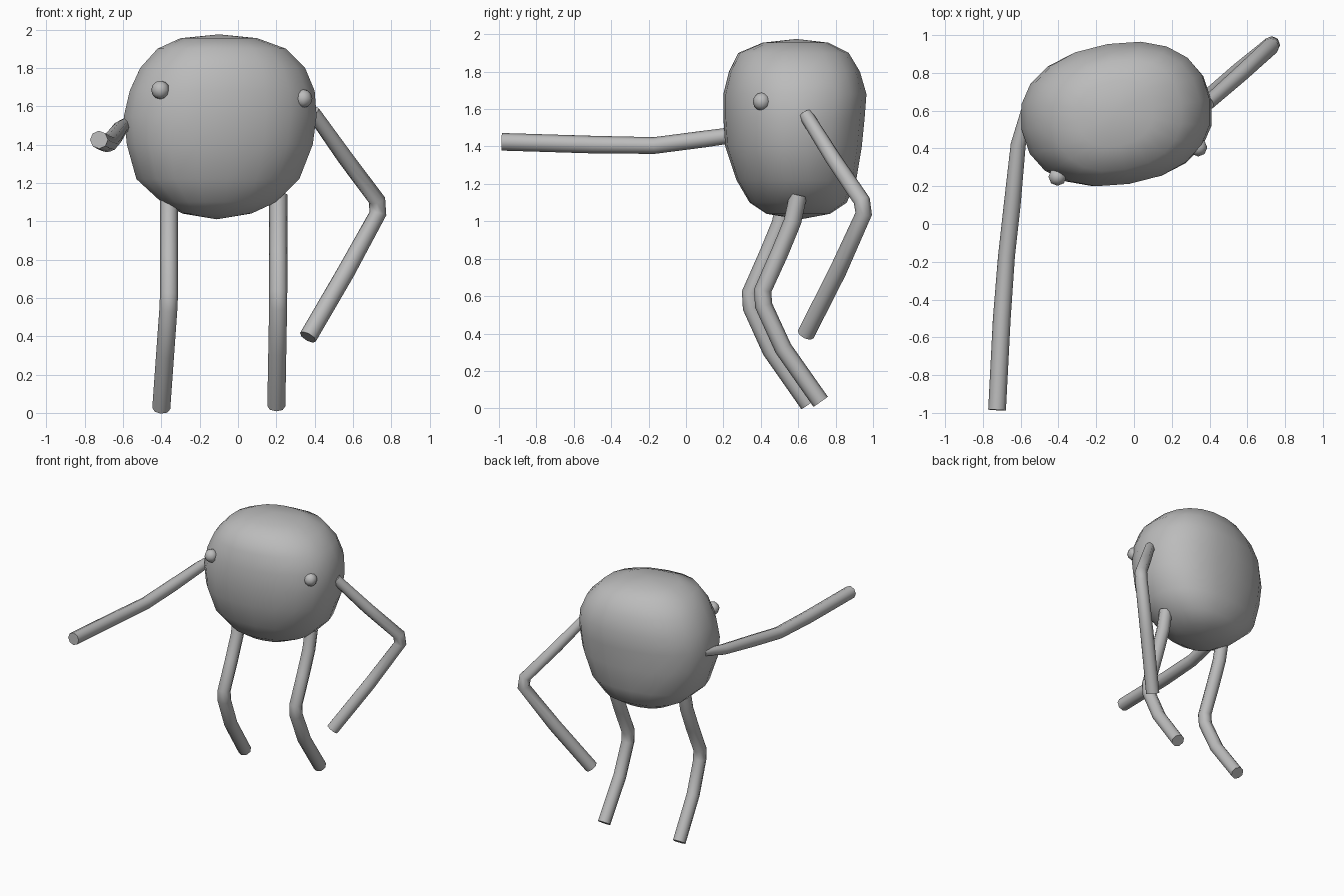
import bpy, bmesh, math

cube = bpy.data.objects.get("Cube")
if cube:
    bpy.data.objects.remove(cube, do_unlink=True)

grey = bpy.data.materials.new("plain grey")
grey.use_nodes = True
tone = (0.5, 0.5, 0.5, 1)
grey.diffuse_color = tone
grey.node_tree.nodes["Principled BSDF"].inputs["Base Color"].default_value = tone


def finish(obj, angle):
    bpy.ops.object.select_all(action='DESELECT')
    obj.select_set(True)
    bpy.context.view_layer.objects.active = obj
    if obj.type == 'CURVE':
        bpy.ops.object.convert(target='MESH')
        obj = bpy.context.object
    obj.data.materials.clear()
    obj.data.materials.append(grey)
    bpy.ops.object.shade_smooth_by_angle(angle=math.radians(angle))


def add_mesh(name, bm, angle=60):
    bmesh.ops.recalc_face_normals(bm, faces=bm.faces)
    mesh = bpy.data.meshes.new(name)
    bm.to_mesh(mesh)
    bm.free()
    obj = bpy.data.objects.new(name, mesh)
    bpy.context.collection.objects.link(obj)
    finish(obj, angle)
    return obj


def unit_outline(sides, power, turn):
    """Turned superellipse scaled to fill the square from -1 to 1."""
    pts = []
    for i in range(sides):
        a = math.tau * i / sides
        c, s = math.cos(a), math.sin(a)
        x = math.copysign(abs(c) ** (2 / power), c)
        y = 0.75 * math.copysign(abs(s) ** (2 / power), s)
        pts.append((x * math.cos(turn) - y * math.sin(turn),
                    x * math.sin(turn) + y * math.cos(turn)))
    mx = max(p[0] for p in pts)
    my = max(p[1] for p in pts)
    return [(x / mx, y / my) for x, y in pts]


# Body: rings of (height, x low, x high, y low, y high) between two poles
RINGS = [
    (1.04, -0.29, 0.07, 0.43, 0.77),
    (1.10, -0.40, 0.20, 0.34, 0.86),
    (1.22, -0.53, 0.32, 0.27, 0.91),
    (1.40, -0.58, 0.39, 0.21, 0.94),
    (1.55, -0.595, 0.41, 0.2, 0.955),
    (1.68, -0.565, 0.40, 0.2, 0.965),
    (1.80, -0.51, 0.35, 0.23, 0.93),
    (1.90, -0.42, 0.25, 0.28, 0.87),
    (1.955, -0.30, 0.10, 0.41, 0.76),
]
bm = bmesh.new()
outline = unit_outline(20, 2.3, math.radians(9))
loops = []
for z, x0, x1, y0, y1 in RINGS:
    loops.append([bm.verts.new(((x0 + x1) / 2 + u * (x1 - x0) / 2,
                                (y0 + y1) / 2 + v * (y1 - y0) / 2, z))
                  for u, v in outline])
n = len(outline)
for low, high in zip(loops, loops[1:]):
    for i in range(n):
        j = (i + 1) % n
        bm.faces.new((low[i], low[j], high[j], high[i]))
for loop, pole in ((loops[0], (-0.11, 0.61, 1.01)), (loops[-1], (-0.1, 0.59, 1.975))):
    tip = bm.verts.new(pole)
    for i in range(n):
        bm.faces.new((loop[i], loop[(i + 1) % n], tip))
add_mesh("body", bm)

# Eyes
for name, spot in (("right_eye", (-0.405, 0.25, 1.685)), ("left_eye", (0.34, 0.405, 1.64))):
    bm = bmesh.new()
    bmesh.ops.create_uvsphere(bm, u_segments=8, v_segments=6, radius=0.048)
    eye = add_mesh(name, bm)
    eye.location = spot


# Limbs: eight-sided tubes along bent paths of (x, y, z, thickness)
def limb(name, path, radius=0.047):
    curve = bpy.data.curves.new(name, 'CURVE')
    curve.dimensions = '3D'
    curve.bevel_depth = radius
    curve.bevel_resolution = 2
    curve.use_fill_caps = True
    spline = curve.splines.new('POLY')
    spline.points.add(len(path) - 1)
    for point, (x, y, z, r) in zip(spline.points, path):
        point.co = (x, y, z, 1)
        point.radius = r
    obj = bpy.data.objects.new(name, curve)
    bpy.context.collection.objects.link(obj)
    finish(obj, 50)


# Legs share one side profile of (y, z), shifted for each side
LEG = [(0.6, 1.14), (0.57, 1.0), (0.5, 0.83), (0.41, 0.63),
       (0.415, 0.55), (0.52, 0.32), (0.72, 0.035)]
for name, knee_x, foot_x, dy, dz in (("left_leg", 0.21, 0.2, 0, 0),
                                     ("right_leg", -0.36, -0.4, -0.065, -0.012)):
    path = []
    for y, z in LEG:
        t = max(0, (0.6 - z) / 0.56)
        path.append((knee_x + (foot_x - knee_x) * t, y + dy, z + dz, 1))
    limb(name, path)

limb("right_arm", [(-0.57, 0.6, 1.52, 0.6), (-0.613, 0.42, 1.485, 0.85),
                   (-0.645, 0.1, 1.44, 0.95), (-0.675, -0.17, 1.405, 0.95),
                   (-0.7, -0.5, 1.41, 1), (-0.725, -0.985, 1.425, 1)])
limb("left_arm", [(0.39, 0.64, 1.57, 0.8), (0.56, 0.79, 1.33, 0.9),
                  (0.725, 0.94, 1.11, 0.95), (0.73, 0.95, 1.04, 0.95),
                  (0.56, 0.81, 0.73, 1), (0.365, 0.64, 0.395, 1)])
